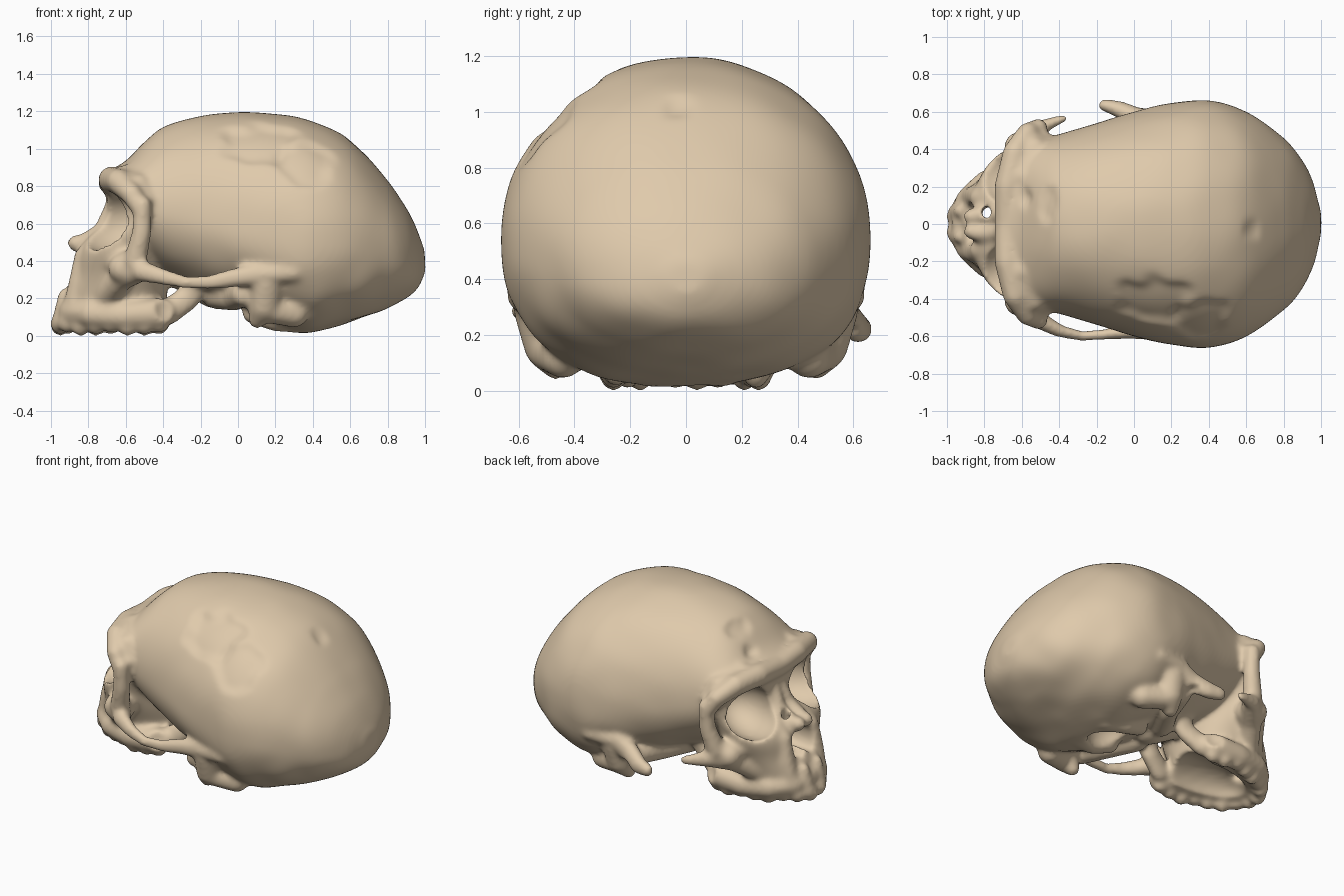
import bpy, bmesh, math
from mathutils import Vector, Matrix, noise

if "Cube" in bpy.data.objects:
    bpy.data.objects.remove(bpy.data.objects["Cube"])


def ball(bm, loc, size, turn=0.0):
    m = Matrix.Translation(loc) @ Matrix.Rotation(turn, 4, 'Z') @ Matrix.Diagonal((*size, 1))
    bmesh.ops.create_icosphere(bm, subdivisions=3, radius=1, matrix=m)


def strand(bm, path, sides=(1, -1), flat=1.0):
    """Rounded bar through (x, y, z, radius) points, repeated on each side."""
    for s in sides:
        for a, b in zip(path, path[1:]):
            n = max(2, int((Vector(b[:3]) - Vector(a[:3])).length / 0.022))
            for i in range(n + 1):
                x, y, z, r = [p + (q - p) * i / n for p, q in zip(a, b)]
                m = Matrix.Translation((x, y * s, z)) @ Matrix.Diagonal((r, r * flat, r, 1))
                bmesh.ops.create_icosphere(bm, subdivisions=2, radius=1, matrix=m)


def smooth_row(table, t):
    """Cubic interpolation of table rows keyed by their first value."""
    k = max(i for i in range(len(table) - 1) if table[i][0] <= t + 1e-9)
    a, b = table[k], table[k + 1]
    p, n = table[max(k - 1, 0)], table[min(k + 2, len(table) - 1)]
    h = b[0] - a[0]
    u = (t - a[0]) / h
    out = []
    for j in range(1, len(a)):
        ma = (b[j] - p[j]) / (b[0] - p[0]) * h
        mb = (n[j] - a[j]) / (n[0] - a[0]) * h
        out.append((2*u**3 - 3*u*u + 1)*a[j] + (u**3 - 2*u*u + u)*ma
                   + (3*u*u - 2*u**3)*b[j] + (u**3 - u*u)*mb)
    return out


def loft(bm, table, ring, steps, around=96):
    rows = []
    t0, t1 = table[0][0], table[-1][0]
    for i in range(steps + 1):
        t = t0 + (t1 - t0) * (1 - math.cos(math.pi * i / steps)) / 2
        v = smooth_row(table, t)
        rows.append([bm.verts.new(ring(t, v, 2 * math.pi * j / around)) for j in range(around)])
    for a, b in zip(rows, rows[1:]):
        for j in range(around):
            k = (j + 1) % around
            bm.faces.new((a[j], a[k], b[k], b[j]))
    bm.faces.new(rows[0][::-1])
    bm.faces.new(rows[-1])


def power(v, n):
    return math.copysign(abs(v) ** (2 / n), v)


def to_object(bm, name):
    bmesh.ops.recalc_face_normals(bm, faces=bm.faces[:])
    me = bpy.data.meshes.new(name)
    bm.to_mesh(me)
    bm.free()
    ob = bpy.data.objects.new(name, me)
    bpy.context.collection.objects.link(ob)
    return ob


def remesh(ob, size):
    m = ob.modifiers.new("remesh", 'REMESH')
    m.mode = 'VOXEL'
    m.voxel_size = size
    m.use_smooth_shade = True


bone = bmesh.new()

# Braincase: x, top, bottom, half width, height of widest point, squareness of the underside
vault = [(-.69, .88, .70, .26, .79, 2.1), (-.60, .935, .50, .41, .74, 2.1), (-.50, 1.04, .40, .455, .70, 2.1),
         (-.40, 1.115, .32, .48, .66, 2.1), (-.20, 1.175, .23, .54, .62, 2.1), (0, 1.195, .16, .60, .58, 2.2),
         (.20, 1.185, .05, .645, .56, 2.35), (.40, 1.145, .02, .66, .54, 2.4), (.60, 1.045, .075, .60, .52, 2.4),
         (.80, .83, .15, .46, .47, 2.4), (.90, .68, .20, .34, .43, 2.3), (.96, .56, .26, .22, .42, 2.2),
         (1.0, .46, .35, .07, .41, 2.1)]
# Dents: centre, extents, depth
dents = [((.12, -.42, 1.03), (.22, .2, .15), .025), ((.36, -.50, .93), (.16, .2, .15), .02),
         ((.63, -.03, 1.02), (.05, .05, .06), .015), ((-.47, .1, 1.06), (.06, .09, .09), .02),
         ((-.58, .14, .93), (.035, .06, .06), .025)]


def vault_ring(x, v, a):
    top, low, w, mid, under = v
    s = math.sin(a)
    n = 2.1 if s > 0 else under
    p = Vector((x, w * power(math.cos(a), n), mid + (top - mid if s > 0 else mid - low) * power(s, n)))
    inward = (Vector((.2, 0, .55)) - p).normalized()
    p += inward * noise.noise(p * 5) * (.005 + .012 * min(1, max(0, (.5 - p.z) * 4)))
    for c, e, depth in dents:
        d = math.sqrt(sum(((p[i] - c[i]) / e[i]) ** 2 for i in range(3))) + .35 * noise.noise(p * 9)
        p += inward * depth * min(1, max(0, (1 - d) * 4))
    return p


loft(bone, vault, vault_ring, 90, 144)

# Face block: z, front, back, half width
face = [(.05, -.93, -.40, .27), (.20, -.93, -.38, .29), (.32, -.89, -.38, .34), (.45, -.86, -.40, .40),
        (.53, -.80, -.40, .42), (.61, -.71, -.40, .43), (.80, -.70, -.40, .44), (.87, -.66, -.45, .34)]


def face_ring(z, v, a):
    front, back, w = v
    return Vector(((front + back) / 2 + (back - front) / 2 * power(math.cos(a), 2.2),
                   w * power(math.sin(a), 2.2), z))


loft(bone, face, face_ring, 40)

# Brow ridge with its back slope, outer orbit bar, lower rim and cheek bone
strand(bone, [(-.51, .515, .66, .05), (-.57, .485, .76, .06), (-.635, .38, .825, .07),
              (-.675, .2, .835, .075), (-.68, 0, .82, .07)])
strand(bone, [(-.47, .45, .72, .04), (-.53, .41, .81, .06), (-.59, .25, .85, .07)])
strand(bone, [(-.51, .515, .70, .05), (-.515, .505, .55, .055), (-.55, .47, .40, .065),
              (-.65, .35, .385, .06), (-.75, .18, .46, .05)])
strand(bone, [(-.70, .25, .22, .07), (-.62, .37, .31, .07), (-.52, .49, .345, .06)])
for s in (1, -1):
    ball(bone, (-.60, .40 * s, .36), (.10, .09, .09), -.8 * s)

# Cheek arches: whole on one side, broken into two stubs on the other
strand(bone, [(-.51, .515, .345, .06), (-.40, .572, .315, .047), (-.28, .60, .285, .038),
              (-.15, .59, .285, .042), (-.02, .575, .31, .055), (.12, .58, .33, .06)], (-1,), .75)
strand(bone, [(-.51, .515, .345, .055), (-.38, .565, .32, .032)], (1,), .7)
strand(bone, [(-.15, .635, .22, .048), (-.08, .615, .225, .06), (.02, .57, .27, .07), (.12, .58, .33, .06)], (1,), .75)

# Ridges above the ear, ear processes and skull base bosses
strand(bone, [(.1, .565, .33, .06), (.3, .585, .34, .06)])
strand(bone, [(.15, .52, .28, .10), (.14, .495, .16, .09), (.10, .465, .08, .045)])
strand(bone, [(.16, .49, .14, .075), (.3, .44, .12, .08)])
strand(bone, [(.03, .48, .22, .07), (-.02, .3, .2, .07), (-.12, .12, .22, .08)])
strand(bone, [(.08, .14, .12, .06), (.2, .16, .08, .06), (.34, .13, .06, .05)])
strand(bone, [(-.12, 0, .26, .12), (-.35, 0, .37, .10)], (1,))
strand(bone, [(-.22, .17, .30, .08), (-.27, .17, .2, .07), (-.37, .20, .13, .075)], flat=.7)

# Nose bones and side walls of the nose opening
strand(bone, [(-.66, .03, .70, .05), (-.725, .05, .56, .05), (-.82, .05, .50, .05), (-.87, .04, .495, .045)])
strand(bone, [(-.76, .13, .50, .05), (-.82, .14, .42, .06), (-.85, .15, .28, .06), (-.88, .14, .15, .06)])
strand(bone, [(-.93, .07, .22, .035), (-.95, .06, .07, .05)])

# Tooth-bearing arch with worn stumps
strand(bone, [(-.42, .25, .12, .085), (-.60, .26, .11, .08), (-.78, .215, .12, .08),
              (-.88, .12, .13, .08), (-.90, 0, .14, .08)])
for s in (1, -1):
    for i, (x, y) in enumerate([(-.42, .25), (-.50, .26), (-.59, .26), (-.68, .24), (-.76, .21),
                                (-.84, .165), (-.91, .115), (-.95, .04)]):
        ball(bone, (x, y * s, .057 + .008 * ((i * 2 + s) % 3)), (.055, .05, .06))

skull = to_object(bone, "skull")

# Hollows: orbits, nose opening, under-cheek space, ear canals
cut = bmesh.new()
for s in (1, -1):
    ball(cut, (-.66, .265 * s, .605), (.25, .165, .165), -.3 * s)
    ball(cut, (-.86, .055 * s, .36), (.24, .055, .085))
    ball(cut, (.02, .60 * s, .20), (.035, .07, .035))
    ball(cut, (-.35, .40 * s, .18), (.12, .14, .15))
# Nose bridge notch, broken nose floor, palate open to the back, spine opening
ball(cut, (-.88, 0, .40), (.14, .06, .055))
ball(cut, (-.785, .06, .33), (.04, .05, .30))
ball(cut, (-.50, 0, .02), (.38, .175, .15))
ball(cut, (.2, 0, .06), (.15, .11, .14))
hollows = to_object(cut, "hollow_cutter")
hollows.hide_render = True
hollows.hide_set(True)
remesh(hollows, .014)

remesh(skull, .014)
b = skull.modifiers.new("hollows", 'BOOLEAN')
b.operation = 'DIFFERENCE'
b.solver = 'EXACT'
b.object = hollows
remesh(skull, .013)
sm = skull.modifiers.new("soften", 'SMOOTH')
sm.factor = .5
sm.iterations = 12

# Bone colour
mat = bpy.data.materials.new("bone")
mat.diffuse_color = (.74, .59, .41, 1)
mat.use_nodes = True
mat.node_tree.nodes["Principled BSDF"].inputs["Base Color"].default_value = mat.diffuse_color
skull.data.materials.append(mat)
